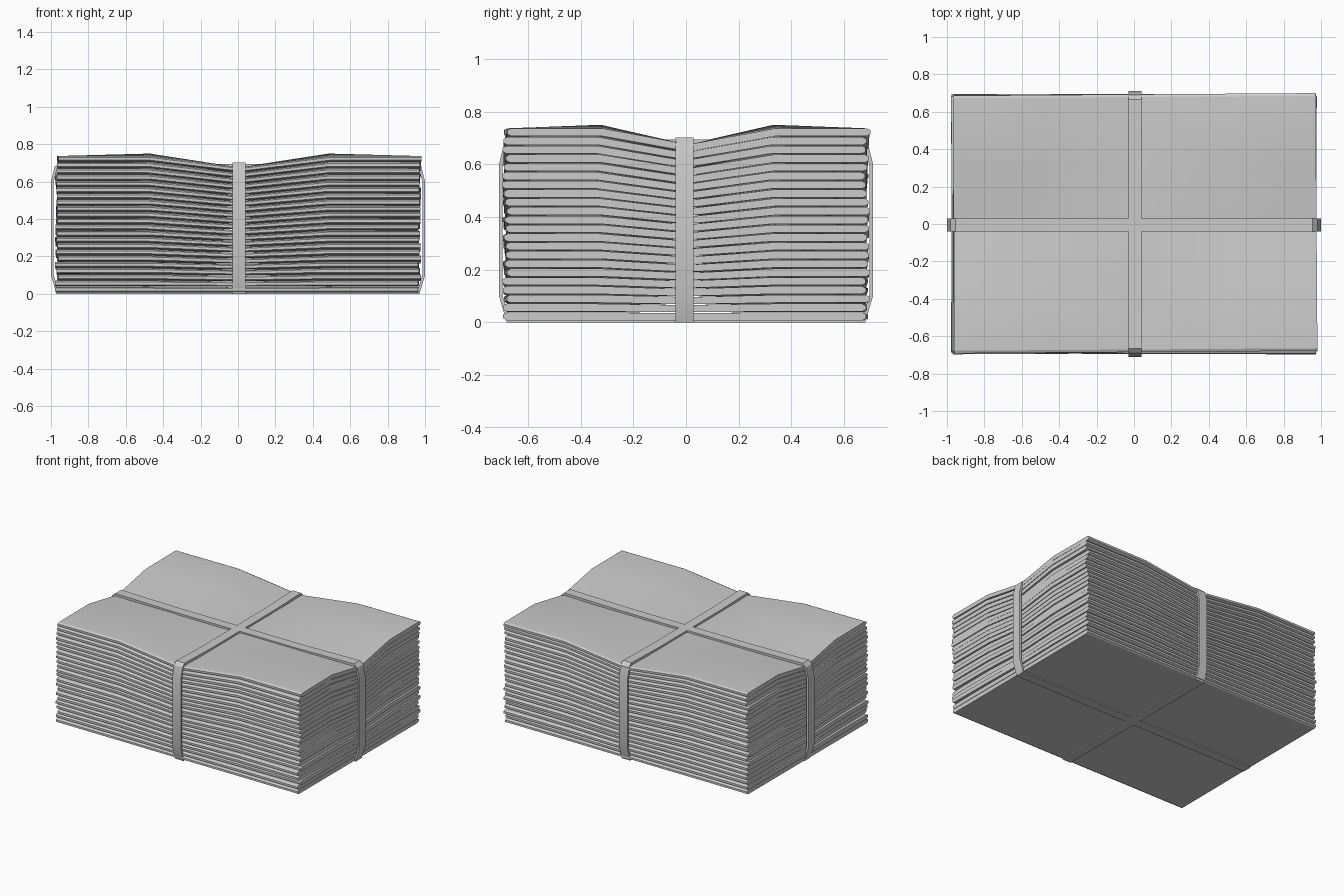
import bpy, bmesh, math, random
from mathutils import Matrix, Vector

if "Cube" in bpy.data.objects:
    bpy.data.objects.remove(bpy.data.objects["Cube"])

random.seed(4)
XS = [-0.97, -0.48, -0.03, 0.03, 0.48, 0.97]
YS = [-0.675, -0.33, -0.025, 0.025, 0.33, 0.675]
LAYERS, BASE, PITCH = 22, 0.008, 0.0333
THICK = 0.0295


def squash(i, j):
    """Height factor: the straps press a cross-shaped valley in the stack."""
    if i in (2, 3) or j in (2, 3):
        return 0.922
    return 1.018 if i in (1, 4) and j in (1, 4) else 1.0


def make_object(name, bm, angle):
    bmesh.ops.recalc_face_normals(bm, faces=bm.faces)
    me = bpy.data.meshes.new(name)
    bm.to_mesh(me)
    bm.free()
    ob = bpy.data.objects.new(name, me)
    bpy.context.collection.objects.link(ob)
    bpy.context.view_layer.objects.active = ob
    ob.select_set(True)
    bpy.ops.object.shade_smooth_by_angle(angle=math.radians(angle))
    ob.select_set(False)
    return ob


def folded_paper(name, z0, rot, off):
    """One folded paper: swept across x, with rounded edges front and back."""
    bm = bmesh.new()
    z1 = z0 + THICK
    loops = []
    for i, x in enumerate(XS):
        pts = [(y, z0, j) for j, y in enumerate(YS)]
        pts += [(0.689, z0 + THICK * 0.25, 5), (0.689, z0 + THICK * 0.75, 5)]
        pts += [(YS[j], z1, j) for j in range(5, -1, -1)]
        pts += [(-0.689, z0 + THICK * 0.75, 0), (-0.689, z0 + THICK * 0.25, 0)]
        loops.append([bm.verts.new((x, y, BASE + (z - BASE) * squash(i, j)))
                      for y, z, j in pts])
    n = len(loops[0])
    for a, b in zip(loops, loops[1:]):
        for k in range(n):
            bm.faces.new((a[k], a[(k + 1) % n], b[(k + 1) % n], b[k]))
    for lp in (loops[0], loops[-1]):
        for j in range(5):
            bm.faces.new((lp[j], lp[j + 1], lp[12 - j], lp[13 - j]))
        bm.faces.new((lp[5], lp[6], lp[7], lp[8]))
        bm.faces.new((lp[13], lp[14], lp[15], lp[0]))
    bm.transform(Matrix.Translation((off[0], off[1], 0)) @ Matrix.Rotation(rot, 4, 'Z'))
    return make_object(name, bm, 25)


# stack of papers, each slightly shifted and twisted
for k in range(LAYERS):
    rot = math.radians(random.uniform(-0.4, 0.4))
    off = (random.uniform(-0.006, 0.008), random.uniform(-0.006, 0.006))
    if k == LAYERS - 1:
        rot, off = math.radians(0.4), (0.006, 0.004)
    folded_paper(f"folded_paper_{k + 1:02d}", BASE + k * PITCH, rot, off)


def strap(name, half, centre, along_x):
    """Flat band looped around the stack; half = reach to the outer face."""
    t, w = 0.014, 0.034
    right = [(half - 0.03, 0), (half, 0.1), (half, 0.6),
             (half - 0.02, 0.68), (half - 0.045, 0.702), (half * 0.5, 0.694)]
    inner = [(half - 0.04, t), (half - t, 0.103), (half - t, 0.597),
             (half - 0.033, 0.67), (half - 0.05, 0.685), (half * 0.5, 0.675)]
    bm = bmesh.new()
    rings = []
    outer_pts = right + [(-u, z) for u, z in reversed(right)]
    inner_pts = inner + [(-u, z) for u, z in reversed(inner)]
    for (u, z), (ui, zi) in zip(outer_pts, inner_pts):
        ring = []
        for p, q, s in ((u, z, -w), (u, z, w), (ui, zi, w), (ui, zi, -w)):
            v = Vector((p, centre + s, q)) if along_x else Vector((centre + s, p, q))
            ring.append(bm.verts.new(v))
        rings.append(ring)
    for a, b in zip(rings, rings[1:] + rings[:1]):
        for k in range(4):
            bm.faces.new((a[k], a[(k + 1) % 4], b[(k + 1) % 4], b[k]))
    return make_object(name, bm, 20)


# two crossing straps
strap("long_strap", 1.0, -0.005, True)
strap("short_strap", 0.71, 0.005, False)
